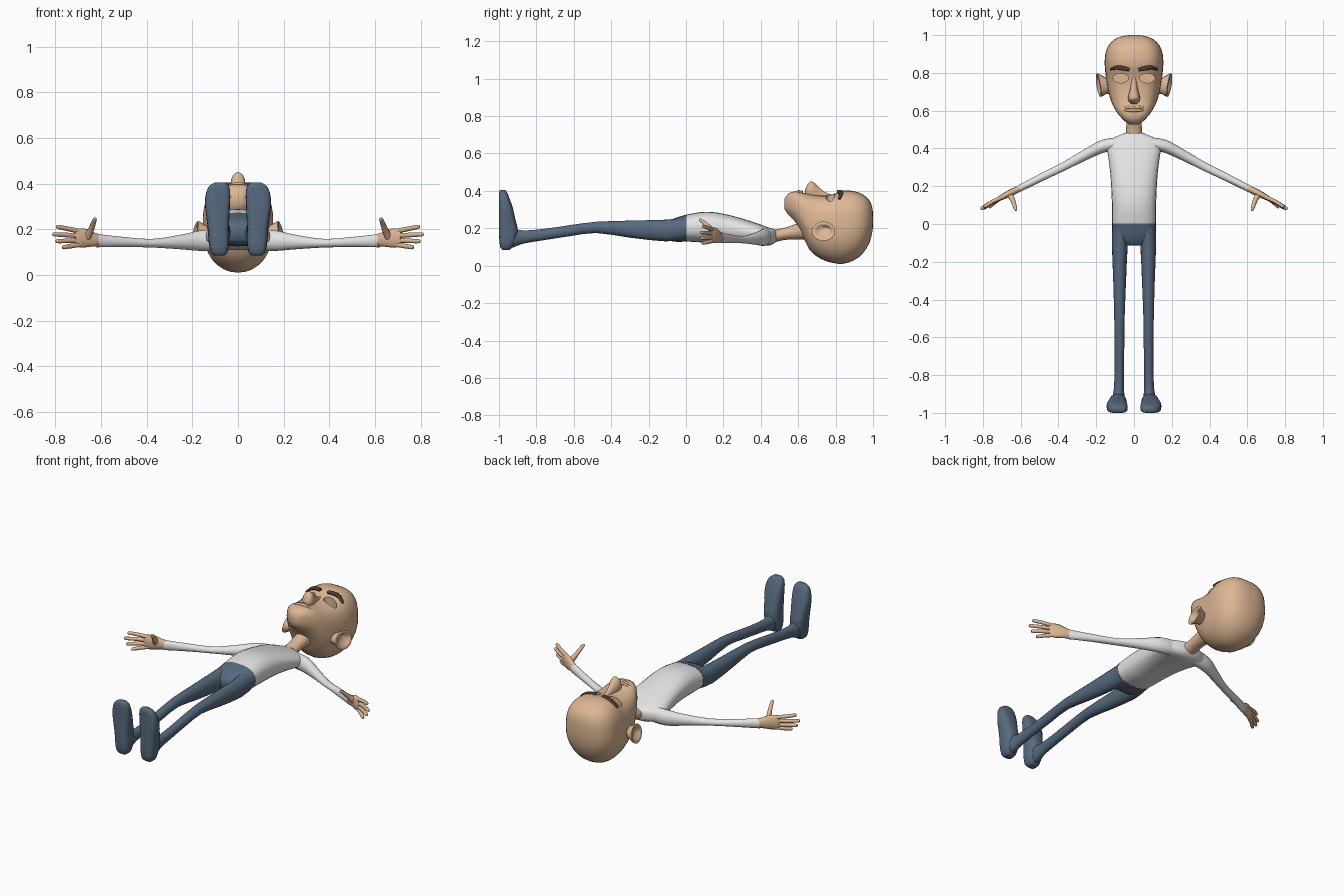
import bpy, bmesh, math
from mathutils import Vector as V
from mathutils.bvhtree import BVHTree

if "Cube" in bpy.data.objects:
    bpy.data.objects.remove(bpy.data.objects["Cube"])


def material(name, rgb):
    m = bpy.data.materials.new(name)
    m.diffuse_color = (*rgb, 1)
    m.use_nodes = True
    m.node_tree.nodes["Principled BSDF"].inputs["Base Color"].default_value = m.diffuse_color
    return m


SKIN = material("skin tan", (0.72, 0.47, 0.30))
SHIRT = material("shirt white", (0.78, 0.78, 0.78))
PANTS = material("trouser blue", (0.095, 0.145, 0.21))
BROW = material("brow brown", (0.07, 0.045, 0.035))


def smooth_rows(rows, sub):
    """Catmull-Rom interpolation of rows of numbers."""
    out = []
    for i in range(len(rows) - 1):
        p0, p1, p2 = rows[max(i - 1, 0)], rows[i], rows[i + 1]
        p3 = rows[min(i + 2, len(rows) - 1)]
        for k in range(sub):
            t = k / sub
            out.append([0.5 * (2 * b + (c - a) * t + (2 * a - 5 * b + 4 * c - d) * t * t
                               + (3 * b - a - 3 * c + d) * t ** 3)
                        for a, b, c, d in zip(p0, p1, p2, p3)])
    return out + [list(rows[-1])]


def spow(x, e):
    return math.copysign(abs(x) ** e, x)


def loft(name, sections, mat, seg=20, front=2.0, back=2.0, mirror=False):
    """Skin rings given as (centre, half axis u, half axis v); v is the face side."""
    bm = bmesh.new()
    rings = []
    for c, u, v in sections:
        ring = []
        for i in range(seg):
            a = 2 * math.pi * i / seg
            e = 2 / (front if math.sin(a) > 0 else back)
            ring.append(bm.verts.new(c + u * spow(math.cos(a), e) + v * spow(math.sin(a), e)))
        rings.append(ring)
    for r, s in zip(rings, rings[1:]):
        for i in range(seg):
            j = (i + 1) % seg
            bm.faces.new((r[i], r[j], s[j], s[i]))
    bm.faces.new(rings[0])
    bm.faces.new(rings[-1])
    bmesh.ops.recalc_face_normals(bm, faces=bm.faces[:])
    me = bpy.data.meshes.new(name)
    bm.to_mesh(me)
    bm.free()
    me.materials.append(mat)
    ob = bpy.data.objects.new(name, me)
    bpy.context.collection.objects.link(ob)
    if mirror:
        ob.modifiers.new("mirror", 'MIRROR').use_mirror_merge = False
    shade(ob)
    return ob


def shade(ob):
    bpy.ops.object.select_all(action='DESELECT')
    ob.select_set(True)
    bpy.context.view_layer.objects.active = ob
    bpy.ops.object.shade_smooth_by_angle(angle=math.radians(60))


def along_y(rows, sub=2):
    """Rows of (y, centre x, half width, z low, z high)."""
    return [(V((x, y, (a + b) / 2)), V((w, 0, 0)), V((0, 0, (b - a) / 2)))
            for y, x, w, a, b in smooth_rows(rows, sub)]


def along_path(rows, sub=3):
    """Rows of (x, y, z, horizontal radius, vertical radius)."""
    pts = smooth_rows(rows, sub)
    out = []
    for i, p in enumerate(pts):
        t = (V(pts[min(i + 1, len(pts) - 1)][:3]) - V(pts[max(i - 1, 0)][:3])).normalized()
        u = t.cross(V((0, 0, 1))).normalized()
        out.append((V(p[:3]), u * p[3], u.cross(t) * p[4]))
    return out


# Head
head = loft("head", along_y([
    (.526, 0, .022, .305, .355), (.545, 0, .050, .275, .385), (.58, 0, .083, .24, .397),
    (.62, 0, .108, .17, .392), (.66, 0, .125, .085, .382), (.72, 0, .14, .037, .375),
    (.78, 0, .149, .016, .38), (.84, 0, .155, .01, .402), (.90, 0, .152, .03, .398),
    (.945, 0, .135, .065, .382), (.98, 0, .10, .12, .35), (.996, 0, .055, .18, .31),
    (1.0, 0, .02, .22, .27)]), SKIN, seg=32, front=2.8, back=2.1)
bm = bmesh.new()
bm.from_mesh(head.data)
tree = BVHTree.FromBMesh(bm)
bm.free()


def face_z(x, y):
    return tree.ray_cast(V((x, y, 2)), V((0, 0, -1)))[0].z


# Eye openings
for s in (-1, 1):
    cutter = loft("eye_cutter", [(V((s * .07, .772, z)), V((.041, 0, 0)), V((0, .025, 0)))
                                 for z in (.31, .6)], SKIN)
    cutter.hide_render = True
    mod = head.modifiers.new("eye", 'BOOLEAN')
    mod.object = cutter
    mod.solver = 'EXACT'
    bpy.context.view_layer.objects.active = head
    bpy.ops.object.modifier_apply(modifier=mod.name)
    bpy.data.objects.remove(cutter)
shade(head)

# Eyebrows
loft("eyebrows", along_path([
    (x, y, face_z(x, y) + .003, r, .009)
    for x, y, r in ((.024, .816, .009), (.055, .824, .012), (.09, .828, .011), (.121, .820, .006))]),
    BROW, seg=10, front=4, back=4, mirror=True)

# Nose
loft("nose", along_y([
    (.79, 0, .014, .33, .378), (.75, 0, .016, .33, .39), (.71, 0, .021, .34, .42),
    (.685, 0, .029, .34, .444), (.665, 0, .032, .35, .450), (.648, 0, .027, .36, .432),
    (.636, 0, .014, .37, .405)], 3), SKIN, seg=16)

# Lips
for name, y, r in (("upper_lip", .617, .009), ("lower_lip", .602, .009)):
    loft(name, along_path([(x, y, face_z(x, y) + h, r * k, .007 * k) for x, h, k in (
        (-.056, -.002, .3), (-.03, .001, .8), (0, .003, 1), (.03, .001, .8), (.056, -.002, .3))]),
        SKIN, seg=10)

# Ears with a hollow inside
loft("ears", [(V((x, .735 + dy, .184)), V((.15 * ry, ry, 0)), V((-.2 * rz, 0, rz)))
              for x, dy, ry, rz in ((.125, -.005, .04, .03), (.155, 0, .047, .036),
                                    (.178, 0, .060, .05), (.187, 0, .062, .052),
                                    (.190, 0, .055, .045), (.184, .002, .045, .034),
                                    (.170, .004, .034, .024))], SKIN, seg=18, mirror=True)

# Neck
loft("neck", along_y([(.44, 0, .05, .115, .19), (.49, 0, .043, .13, .195),
                      (.55, 0, .041, .14, .21), (.66, 0, .05, .14, .25)]), SKIN)

# Shirt
loft("shirt_body", along_y([
    (0, 0, .116, .13, .272), (.08, 0, .116, .125, .287), (.16, 0, .119, .126, .285),
    (.25, 0, .124, .125, .266), (.34, 0, .134, .118, .24), (.40, 0, .143, .112, .22),
    (.44, 0, .135, .108, .205), (.465, 0, .09, .115, .197), (.482, 0, .045, .13, .19)]),
    SHIRT, seg=24, front=2.4, back=2.4)
loft("sleeves", along_path([
    (.07, .425, .157, .035, .045), (.16, .413, .15, .034, .045), (.25, .37, .144, .028, .032),
    (.375, .303, .139, .022, .019), (.50, .242, .144, .020, .022), (.618, .182, .15, .018, .029)]),
    SHIRT, mirror=True)

# Hands: palm, four fingers and a thumb
loft("palms", along_path([
    (.60, .191, .151, .015, .025), (.635, .174, .155, .018, .032), (.67, .157, .161, .017, .042),
    (.70, .141, .163, .014, .042), (.715, .133, .163, .010, .036)]), SKIN, seg=14, mirror=True)
for name, z0, tip in (("index_fingers", .192, (.795, .09, .212)),
                      ("middle_fingers", .172, (.812, .08, .178)),
                      ("ring_fingers", .152, (.798, .082, .147)),
                      ("little_fingers", .133, (.768, .088, .120))):
    a, b = V((.695, .143, z0)), V(tip)
    m = a.lerp(b, .5) + V((0, .004, 0))
    loft(name, along_path([(*a, .011, .011), (*m, .0105, .0105), (*a.lerp(b, .93), .009, .009),
                           (*b, .004, .004)]), SKIN, seg=10, mirror=True)
loft("thumbs", along_path([(.66, .16, .165, .016, .02), (.643, .128, .20, .013, .014),
                           (.633, .10, .227, .011, .011), (.627, .078, .244, .009, .008),
                           (.626, .070, .248, .004, .004)]), SKIN, seg=10, mirror=True)

# Trousers
loft("trouser_hips", along_y([(.002, 0, .117, .129, .273), (-.05, 0, .115, .128, .258),
                              (-.09, 0, .105, .135, .24), (-.115, 0, .08, .155, .22)]),
     PANTS, seg=24, front=2.4, back=2.4)
loft("trouser_legs", along_y([
    (-.01, .066, .049, .14, .255), (-.11, .075, .042, .13, .246), (-.30, .076, .034, .15, .241),
    (-.48, .077, .028, .175, .235), (-.62, .077, .026, .158, .217), (-.75, .078, .025, .138, .198),
    (-.87, .080, .026, .118, .188), (-.925, .083, .035, .097, .20), (-.96, .085, .035, .10, .20)]),
    PANTS, mirror=True)

# Feet, toes pointing up: rows of (z, centre x, half width, sole y, upper y)
loft("feet", [(V((x, (a + b) / 2, z)), V((w, 0, 0)), V((0, (b - a) / 2, 0)))
              for z, x, w, a, b in smooth_rows([
                  (.084, .083, .020, -.98, -.945), (.10, .083, .037, -.993, -.925),
                  (.15, .084, .045, -.999, -.905), (.20, .086, .046, -1, -.90),
                  (.25, .088, .050, -1, -.913), (.31, .090, .055, -1, -.926),
                  (.36, .087, .053, -1, -.944), (.39, .083, .042, -1, -.956),
                  (.404, .079, .024, -.994, -.966)], 2)],
     PANTS, front=2.6, back=3.5, mirror=True)
